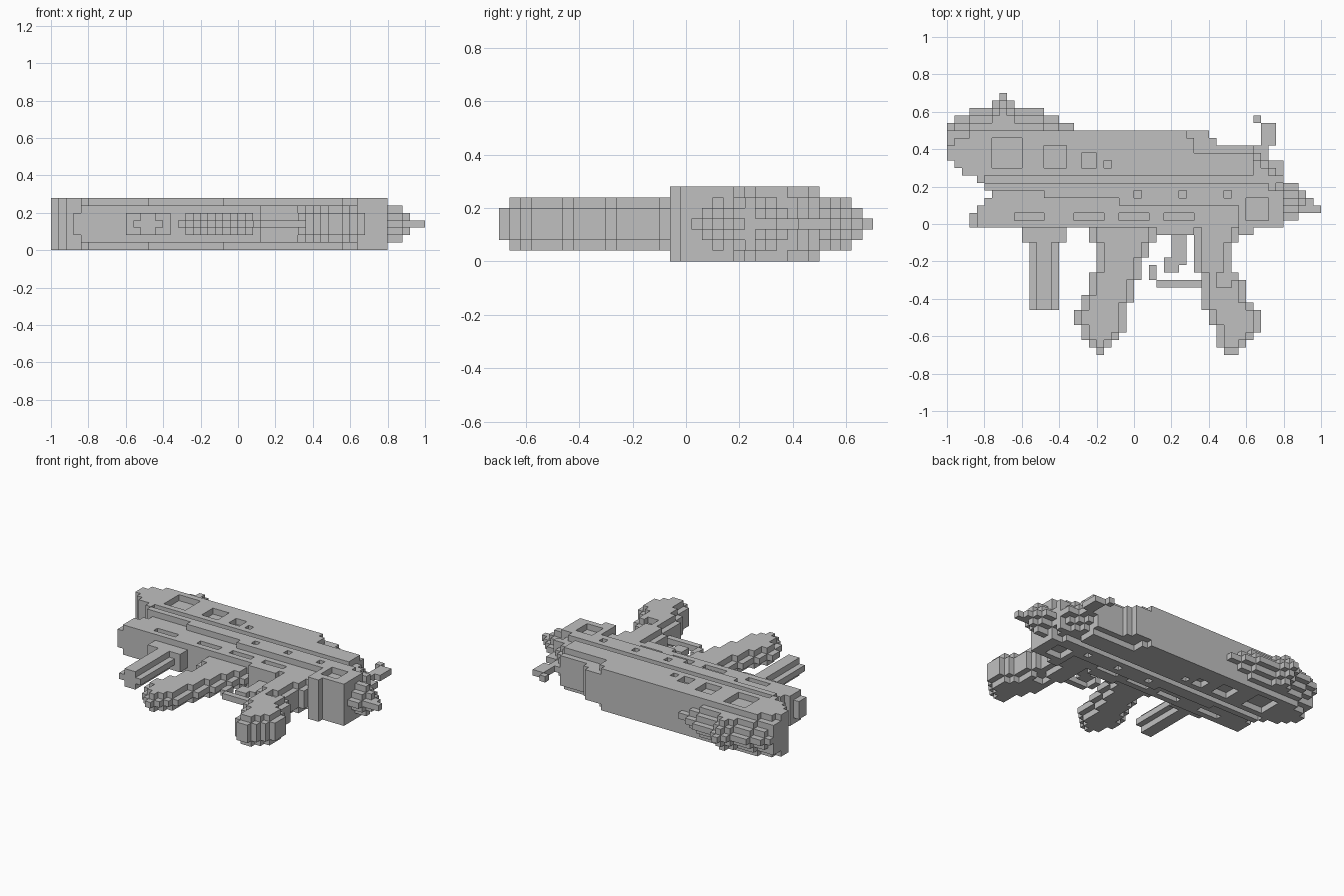
import bpy, bmesh

cube = bpy.data.objects.get("Cube")
if cube:
    bpy.data.objects.remove(cube, do_unlink=True)

UNIT = 0.04   # edge of one block
MID = 3       # index of the middle layer
cells = {}    # (column, row) -> (layers either side of the middle, part)


def fill(part, i0, i1, j0, j1, h):
    """Set a rectangle of columns i0..i1 and rows j0..j1 to half thickness h."""
    for i in range(i0, i1):
        for j in range(j0, j1):
            cells[i, j] = (h, part)


def carve(i0, i1, j0, j1):
    """Sink a rectangle by one block on both sides."""
    for i in range(i0, i1):
        for j in range(j0, j1):
            h, part = cells[i, j]
            cells[i, j] = (h - 1, part)


def taper(part):
    """Thin a part toward its outline, one layer per block of distance."""
    for (i, j), (h, name) in list(cells.items()):
        if name == part:
            gap = min(abs(a) + abs(b) for a in range(-3, 4) for b in range(-3, 4)
                      if (i + a, j + b) not in cells or abs(a) + abs(b) == 3)
            cells[i, j] = (min(h, gap - 1), part)


def grip(part, h, keys):
    """Slanted handle from (row, left, right) stations, with thinner edges."""
    for (ja, la, ra), (jb, lb, rb) in zip(keys, keys[1:]):
        for j in range(ja, jb - 1, -1):
            t = (ja - j) / (ja - jb)
            left, right = round(la + (lb - la) * t), round(ra + (rb - ra) * t)
            fill(part, left, right, j, j + 1, h - 1)
            if j > 0:
                fill(part, left + 1, right - 1, j, j + 1, h)


# Slide, with stepped muzzle
fill("slide", 0, 41, 26, 28, 3)
fill("slide", 1, 41, 25, 26, 3)
fill("slide", 2, 41, 24, 25, 3)
fill("slide", 4, 5, 23, 24, 3)
fill("slide", 0, 36, 28, 29, 2)
fill("slide", 1, 33, 28, 29, 3)
fill("slide", 0, 35, 29, 30, 2)
fill("slide", 3, 32, 29, 30, 3)
fill("slide", 33, 41, 27, 28, 2)

# Front sight outline
for j, left, right in ((30, 0, 17), (31, 1, 15), (32, 3, 13), (33, 6, 9), (34, 7, 8)):
    fill("front_sight", left, right, j, j + 1, 2)

# Hammer and its block
fill("hammer", 41, 43, 24, 28, 2)
fill("hammer", 43, 45, 24, 26, 2)
fill("hammer", 42, 44, 28, 31, 1)
fill("hammer", 41, 42, 31, 32, 0)

# Frame and rail
fill("frame", 5, 45, 23, 24, 2)
fill("frame", 6, 43, 20, 23, 2)
fill("frame", 5, 43, 20, 21, 2)
fill("frame", 4, 43, 17, 20, 2)
fill("frame", 3, 4, 17, 19, 1)
fill("frame", 24, 41, 16, 17, 2)
fill("rail", 5, 43, 22, 23, 3)
fill("rail", 13, 43, 21, 22, 3)
fill("rail", 23, 43, 20, 21, 3)
fill("frame", 39, 45, 17, 22, 3)
fill("frame", 39, 41, 16, 17, 3)

# Rear tang outline
fill("tang", 43, 45, 22, 23, 2)
for j, right in ((18, 47), (19, 50), (20, 49), (21, 48), (22, 47)):
    fill("tang", 45, right, j, j + 1, 2)

for part in ("front_sight", "hammer", "tang"):
    taper(part)

# Sunken windows, shrinking toward the rear
for left, size in ((6, 4), (13, 3), (18, 2), (21, 1)):
    carve(left, left + size, 25, 25 + size)
# Sunken slots and pins
for left in (9, 17, 23, 29):
    carve(left, left + 4, 18, 19)
for left in (25, 31, 37):
    carve(left, left + 1, 21, 22)
carve(40, 43, 18, 21)

# Front handle with a raised core
fill("front_handle", 10, 16, 15, 17, 1)
fill("front_handle", 11, 15, 6, 15, 0)
fill("front_handle", 12, 14, 6, 17, 1)

# Trigger and guard
fill("trigger", 30, 32, 13, 16, 0)
fill("trigger", 29, 32, 12, 13, 0)
fill("trigger", 29, 31, 11, 12, 0)
fill("trigger_guard", 28, 34, 9, 10, 0)
fill("trigger_guard", 27, 28, 10, 12, 0)

# Magazine and rear handle
grip("magazine", 1, [(16, 19, 28), (13, 20, 27), (9, 19, 25), (4, 17, 24),
                     (2, 18, 23), (0, 20, 21)])
grip("rear_handle", 2, [(16, 33, 39), (12, 33, 38), (8, 34, 40), (4, 35, 42),
                        (2, 36, 41), (0, 37, 39)])
carve(36, 38, 9, 11)

grey = bpy.data.materials.new("plain_grey")
grey.use_nodes = True
colour = (0.53, 0.53, 0.53, 1)
grey.diffuse_color = colour
grey.node_tree.nodes["Principled BSDF"].inputs["Base Color"].default_value = colour


def solid(i, j, k):
    return (i, j) in cells and abs(k - MID) <= cells[i, j][0]


def build(part):
    """Mesh the exposed block faces of one part."""
    bm = bmesh.new()
    for (i, j), (h, name) in cells.items():
        if name != part:
            continue
        for k in range(MID - h, MID + h + 1):
            for axis in range(3):
                for side in (0, 1):
                    near = [i, j, k]
                    near[axis] += 2 * side - 1
                    if solid(*near):
                        continue
                    ring = [(0, 0), (1, 0), (1, 1), (0, 1)]
                    if not side:
                        ring.reverse()
                    verts = []
                    for a, b in ring:
                        p = [i, j, k]
                        p[axis] += side
                        p[(axis + 1) % 3] += a
                        p[(axis + 2) % 3] += b
                        verts.append(bm.verts.new((p[0] * UNIT - 1,
                                                   p[1] * UNIT - 0.7,
                                                   p[2] * UNIT)))
                    bm.faces.new(verts)
    bmesh.ops.remove_doubles(bm, verts=bm.verts, dist=UNIT / 100)
    bmesh.ops.dissolve_limit(bm, angle_limit=0.01, verts=bm.verts, edges=bm.edges)
    mesh = bpy.data.meshes.new(part)
    bm.to_mesh(mesh)
    bm.free()
    mesh.materials.append(grey)
    bpy.context.collection.objects.link(bpy.data.objects.new(part, mesh))


for part in sorted({name for _, name in cells.values()}):
    build(part)
